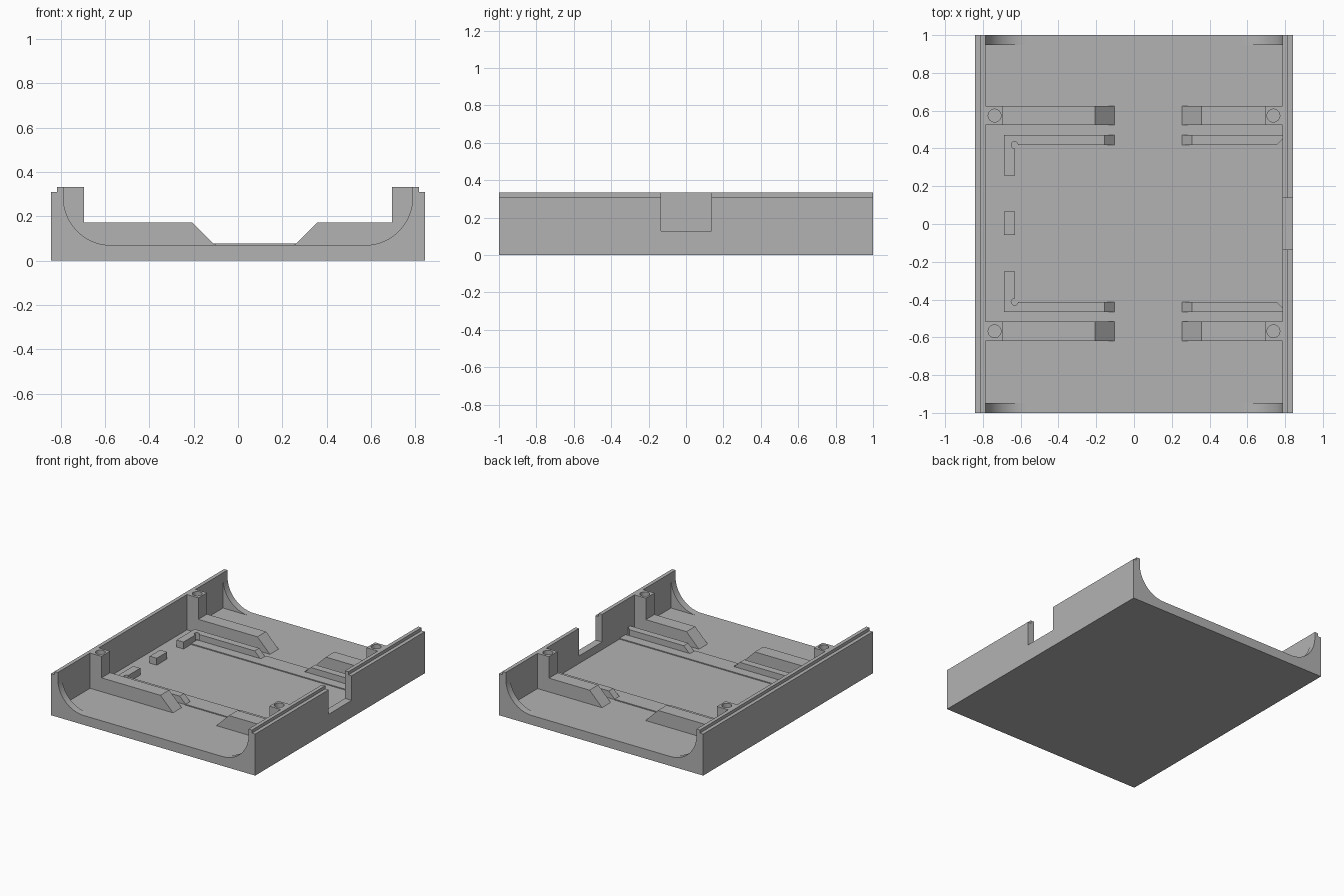
import bpy, bmesh, math
from mathutils import Vector

if "Cube" in bpy.data.objects:
    bpy.data.objects.remove(bpy.data.objects["Cube"], do_unlink=True)

grey = bpy.data.materials.new("plain grey")
grey.use_nodes = True
grey.diffuse_color = (0.45, 0.45, 0.45, 1)
grey.node_tree.nodes["Principled BSDF"].inputs["Base Color"].default_value = (0.45, 0.45, 0.45, 1)

FLOOR, RIM, LIP = 0.07, 0.31, 0.333
OUT, STEP, IN = 0.842, 0.815, 0.787
SINK = 0.04          # parts are rooted inside the floor
MID = 0.003          # the fittings mirror about this y


def prism(name, points, direction, origin):
    """Extrude a closed outline; origin maps a 2D point to 3D."""
    bm = bmesh.new()
    face = bm.faces.new([bm.verts.new(origin(p)) for p in points])
    out = bmesh.ops.extrude_face_region(bm, geom=[face])
    verts = [v for v in out["geom"] if isinstance(v, bmesh.types.BMVert)]
    bmesh.ops.translate(bm, verts=verts, vec=direction)
    bmesh.ops.recalc_face_normals(bm, faces=bm.faces)
    mesh = bpy.data.meshes.new(name)
    bm.to_mesh(mesh)
    bm.free()
    mesh.materials.append(grey)
    obj = bpy.data.objects.new(name, mesh)
    bpy.context.collection.objects.link(obj)
    return obj


def along_y(name, points, y0, y1):
    return prism(name, points, Vector((0, y1 - y0, 0)), lambda p: (p[0], y0, p[1]))


def upright(name, points, z0, z1):
    return prism(name, points, Vector((0, 0, z1 - z0)), lambda p: (p[0], p[1], z0))


def box(name, x0, x1, y0, y1, z0, z1):
    return upright(name, [(x0, y0), (x1, y0), (x1, y1), (x0, y1)], z0, z1)


def circle(x, y, r, n=32):
    return [(x + r * math.cos(2 * math.pi * i / n), y + r * math.sin(2 * math.pi * i / n))
            for i in range(n)]


def cut(obj, cutter):
    mod = obj.modifiers.new("cut", "BOOLEAN")
    mod.operation, mod.solver, mod.object = "DIFFERENCE", "EXACT", cutter
    bpy.context.view_layer.objects.active = obj
    bpy.ops.object.modifier_apply(modifier=mod.name)
    bpy.data.objects.remove(cutter, do_unlink=True)


# Tray: floor and two walls with a stepped lip
half = [(OUT, 0), (OUT, RIM), (STEP, RIM), (STEP, LIP), (IN, LIP), (IN, FLOOR)]
tray = along_y("tray", half + [(-x, z) for x, z in reversed(half)], -1, 1)
cut(tray, box("notch_cutter", 0.7, 0.9, -0.135, 0.137, 0.127, 0.5))

# Curved corner gussets at both open ends
R = 0.215
for sx, side in ((-1, "right"), (1, "left")):
    arc = [(IN - R + R * math.sin(a), FLOOR + R - R * math.cos(a))
           for a in (math.pi / 2 * i / 20 for i in range(21))]
    outline = arc + [(IN + 0.01, FLOOR + R), (IN + 0.01, FLOOR - SINK), (IN - R, FLOOR - SINK)]
    for y0, end in ((-1, "front"), (0.948, "back")):
        gusset = along_y(f"{end}_{side}_gusset", [(sx * x, z) for x, z in outline], y0, y0 + 0.052)
        bpy.ops.object.select_all(action="DESELECT")
        gusset.select_set(True)
        bpy.context.view_layer.objects.active = gusset
        bpy.ops.object.shade_smooth_by_angle(angle=math.radians(30))


def rail(name, wall_x, tip_x, top, ys):
    """Bar from a wall whose free end slopes down to the floor."""
    s = 1 if tip_x > wall_x else -1
    rise = top - FLOOR
    pts = [(wall_x, FLOOR - SINK), (wall_x, top), (tip_x - s * rise, top),
           (tip_x, FLOOR), (tip_x, FLOOR - SINK)]
    return along_y(name, pts, *ys)


for sy, end in ((-1, "front"), (1, "back")):
    def span(a, b):
        return sorted((MID + sy * a, MID + sy * b))

    # Screw posts and the high rails leading from them
    for sx, side, tip in ((-1, "right", -0.103), (1, "left", 0.255)):
        x0, x1 = sorted((sx * 0.693, sx * (IN + 0.01)))
        post = box(f"{end}_{side}_screw_post", x0, x1, *span(0.52, 0.622), FLOOR - SINK, LIP)
        hole = circle(sx * 0.738, MID + sy * 0.571, 0.034)
        cut(post, upright("hole_cutter", hole, 0.1, 0.5))
        rail(f"{end}_{side}_high_rail", sx * 0.70, tip, 0.173, span(0.52, 0.622))

    # Low guide rails, the left one with a lead-in corner at the wall
    low = FLOOR + 0.052
    right_rail = rail(f"{end}_right_low_rail", -0.688, -0.103, low, span(0.415, 0.468))
    left_rail = rail(f"{end}_left_low_rail", IN, 0.255, low, span(0.415, 0.468))
    lead = [(0.755, MID + sy * 0.414), (0.8, MID + sy * 0.414), (0.8, MID + sy * 0.459)]
    cut(left_rail, upright("lead_cutter", lead, FLOOR, 0.3))

    # Corner stop, with a round relief in the inside corner
    stop = box(f"{end}_corner_stop", -0.688, -0.63, *span(0.255, 0.416), FLOOR - SINK, low)
    for part in (right_rail, stop):
        relief = circle(-0.632, MID + sy * 0.415, 0.018, 20)
        cut(part, upright("relief_cutter", relief, FLOOR, 0.3))

    # Thin raised bearing strip beside the rails
    box(f"{end}_bearing_strip", -0.63, IN, *span(0.343, 0.416), FLOOR - SINK, FLOOR + 0.007)
    box(f"{end}_bridge_strip", -0.103, 0.255, *span(0.41, 0.474), FLOOR - SINK, FLOOR + 0.007)

# Small stop block between the corner stops
box("middle_stop", -0.688, -0.63, -0.058, 0.065, FLOOR - SINK, FLOOR + 0.052)
